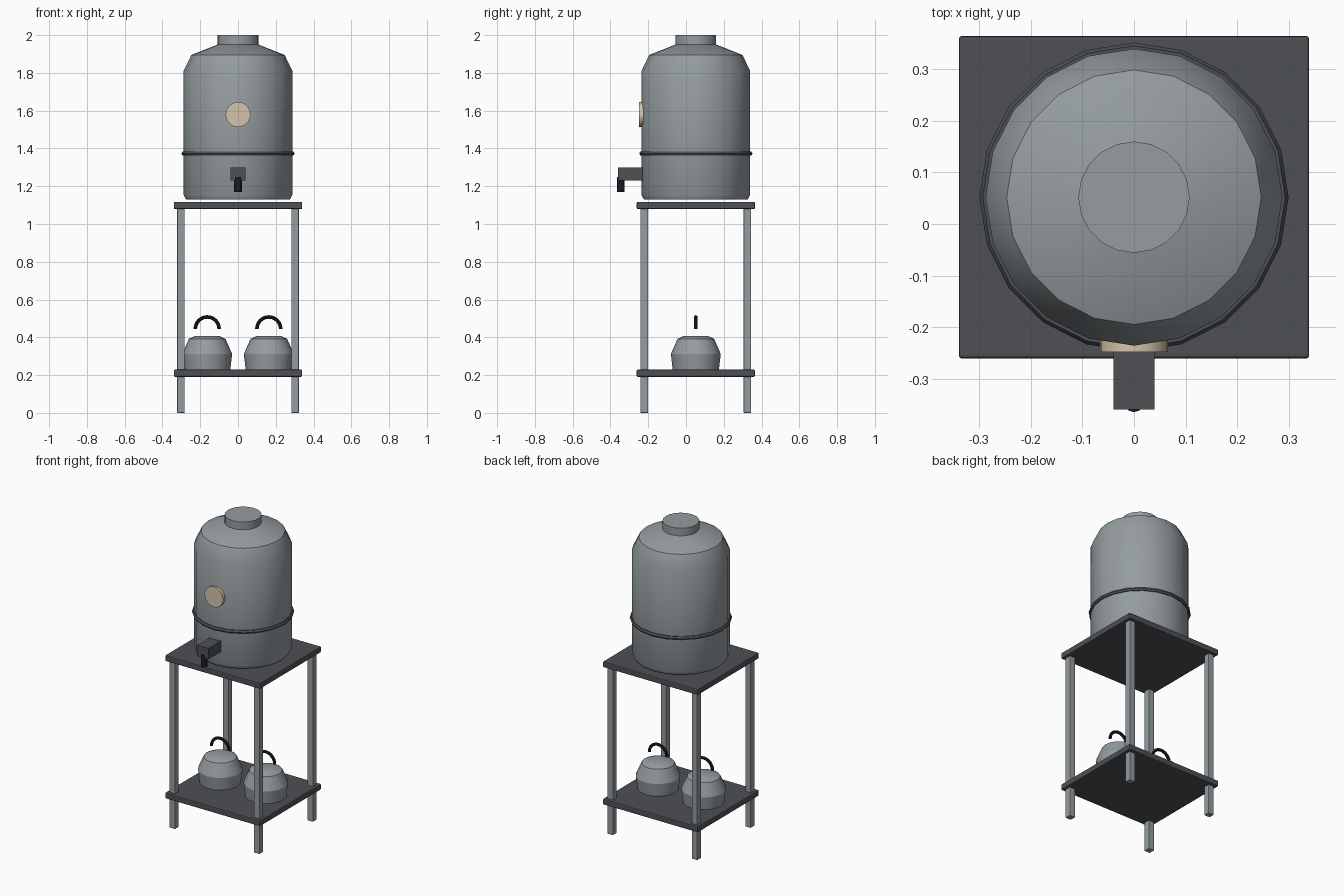
import bpy, bmesh, math
from mathutils import Matrix, Vector

if "Cube" in bpy.data.objects:
    bpy.data.objects.remove(bpy.data.objects["Cube"])

CY = 0.052  # depth centre of the stand


def material(name, rgb):
    m = bpy.data.materials.new(name)
    m.use_nodes = True
    m.diffuse_color = (*rgb, 1)
    m.node_tree.nodes["Principled BSDF"].inputs["Base Color"].default_value = (*rgb, 1)
    return m


steel = material("steel grey", (0.30, 0.335, 0.35))
dark = material("dark grey", (0.075, 0.08, 0.09))
black = material("black", (0.012, 0.012, 0.014))
cream = material("cream", (0.66, 0.56, 0.40))


def finish(name, bm, mat, smooth=None):
    bmesh.ops.recalc_face_normals(bm, faces=bm.faces)
    mesh = bpy.data.meshes.new(name)
    bm.to_mesh(mesh)
    bm.free()
    mesh.materials.append(mat)
    ob = bpy.data.objects.new(name, mesh)
    bpy.context.collection.objects.link(ob)
    if smooth:
        bpy.ops.object.select_all(action="DESELECT")
        ob.select_set(True)
        bpy.context.view_layer.objects.active = ob
        bpy.ops.object.shade_smooth_by_angle(angle=math.radians(smooth))
    return ob


def box(name, centre, size, mat, bevel=0):
    bm = bmesh.new()
    bmesh.ops.create_cube(bm, size=1, matrix=Matrix.Translation(centre) @ Matrix.Diagonal((*size, 1)))
    if bevel:
        bmesh.ops.bevel(bm, geom=bm.edges[:], offset=bevel, segments=2, profile=0.5, affect="EDGES")
    return finish(name, bm, mat)


def cylinder(name, centre, radius, depth, sides, mat, turn=0):
    bm = bmesh.new()
    bmesh.ops.create_cone(bm, cap_ends=True, segments=sides, radius1=radius, radius2=radius, depth=depth,
                          matrix=Matrix.Translation(centre) @ Matrix.Rotation(turn, 4, "X"))
    return finish(name, bm, mat, 30)


def lathe(name, x, profile, sides, mat):
    # closed rings from (radius, height) pairs, capped at both ends
    bm = bmesh.new()
    rings = []
    for r, z in profile:
        rings.append([bm.verts.new((x + r * math.sin(math.tau * i / sides),
                                    CY + r * math.cos(math.tau * i / sides), z)) for i in range(sides)])
    for a, b in zip(rings, rings[1:]):
        for i in range(sides):
            j = (i + 1) % sides
            bm.faces.new((a[i], a[j], b[j], b[i]))
    bm.faces.new(rings[0])
    bm.faces.new(rings[-1])
    return finish(name, bm, mat, 28)


def ring(name, centre, radius, thick, steps, sides, mat, arc=math.tau, upright=False):
    # full or partial torus, lying flat or standing in the x-z plane
    bm = bmesh.new()
    full = arc == math.tau
    loops = []
    for i in range(steps if full else steps + 1):
        a = arc * i / steps
        loop = []
        for k in range(sides):
            b = math.tau * k / sides
            r, h = radius + thick * math.cos(b), thick * math.sin(b)
            p = Vector((r * math.cos(a), h, r * math.sin(a)) if upright else (r * math.cos(a), r * math.sin(a), h))
            loop.append(bm.verts.new(p + Vector(centre)))
        loops.append(loop)
    pairs = list(zip(loops, loops[1:])) + ([(loops[-1], loops[0])] if full else [])
    for p, q in pairs:
        for k in range(sides):
            n = (k + 1) % sides
            bm.faces.new((p[k], p[n], q[n], q[k]))
    if not full:
        bm.faces.new(loops[0])
        bm.faces.new(loops[-1])
    return finish(name, bm, mat, 40)


# Stand
for name, z in (("lower_shelf", 0.21), ("upper_shelf", 1.098)):
    box(name, (0, CY, z), (0.68, 0.626, 0.038), dark, 0.006)
for side, sx in (("left", 1), ("right", -1)):
    for end, sy in (("front", -1), ("back", 1)):
        box(f"{end}_{side}_leg", (sx * 0.302, CY + sy * 0.273, 0.545), (0.04, 0.04, 1.09), steel, 0.003)

# Water tank
lathe("tank", 0, [(0.275, 1.13), (0.288, 1.155), (0.288, 1.81), (0.247, 1.895), (0.108, 1.95)], 20, steel)
lathe("tank_cap", 0, [(0.108, 1.945), (0.108, 2.0)], 20, steel)
ring("tank_band", (0, CY, 1.373), 0.287, 0.013, 20, 6, dark)
cylinder("gauge", (0, -0.234, 1.58), 0.066, 0.028, 20, cream, math.pi / 2)

# Tap
box("tap_body", (0, -0.288, 1.265), (0.08, 0.144, 0.07), dark)
cylinder("tap_spout", (0, -0.345, 1.21), 0.02, 0.08, 12, black)

# Kettles
for side, sx in (("left", 1), ("right", -1)):
    x = sx * 0.163
    lathe(f"{side}_kettle", x, [(0.122, 0.225), (0.132, 0.312), (0.097, 0.392), (0.062, 0.408)], 16, steel)
    ring(f"{side}_kettle_handle", (x, CY, 0.445), 0.063, 0.0095, 12, 8, black, math.pi, True)
